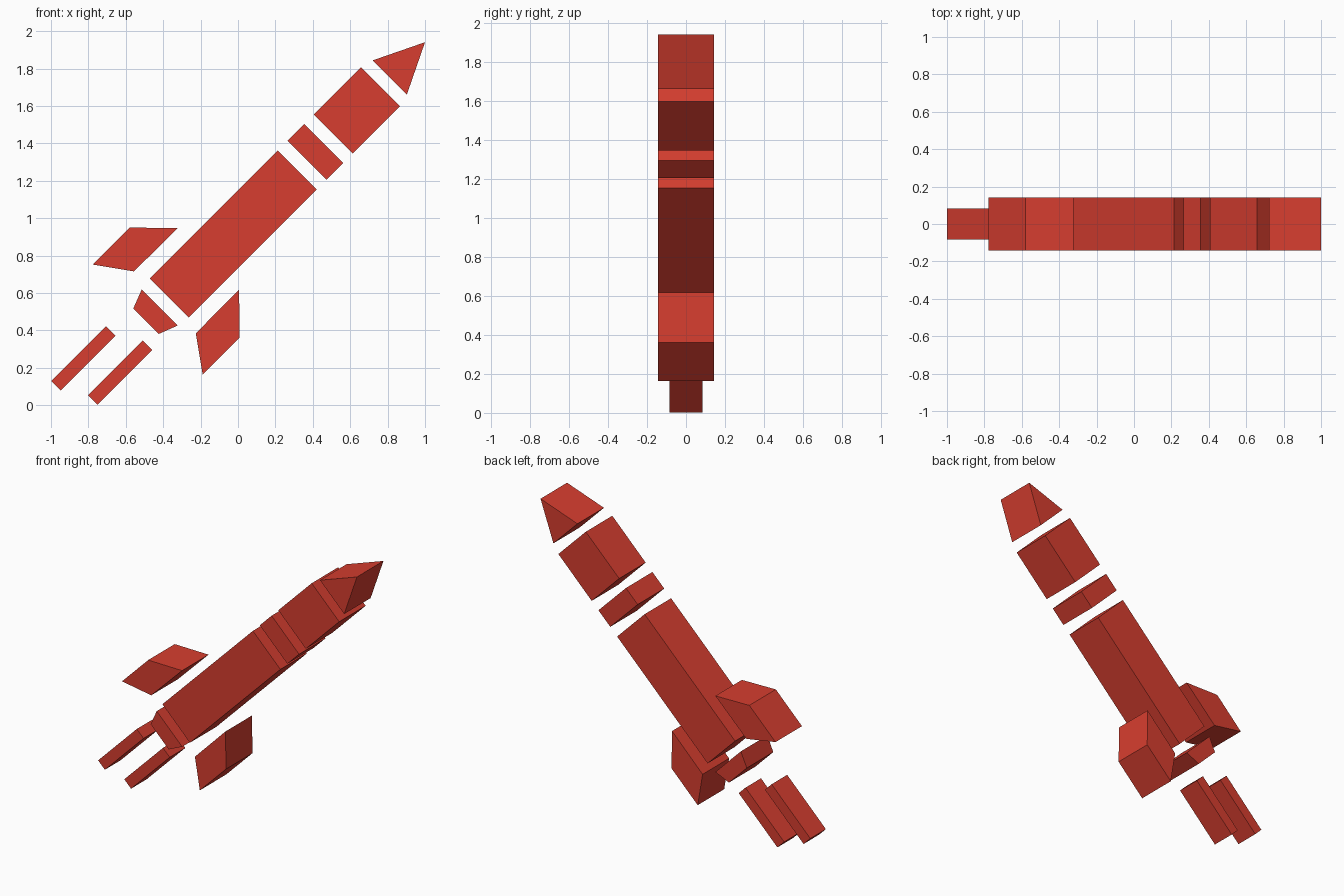
import bpy, bmesh, math

if "Cube" in bpy.data.objects:
    bpy.data.objects.remove(bpy.data.objects["Cube"])

# Everything is drawn in the rocket's own frame: u runs along its axis
# (tail to tip), t runs across it. Each part is a flat profile given depth in y,
# then tilted 45 degrees into place.
TILT = -math.pi / 4
CENTRE = (0, 0, 0.941)
BODY_DEPTH = 0.143   # half thickness
NOZZLE_DEPTH = 0.084

red = bpy.data.materials.new("rocket red")
red.diffuse_color = (0.68, 0.048, 0.029, 1)
red.use_nodes = True
red.node_tree.nodes["Principled BSDF"].inputs["Base Color"].default_value = red.diffuse_color


def slab(name, profile, half_depth=BODY_DEPTH):
    bm = bmesh.new()
    face = bm.faces.new([bm.verts.new((u, -half_depth, t)) for u, t in profile])
    ext = bmesh.ops.extrude_face_region(bm, geom=[face])
    moved = [g for g in ext["geom"] if isinstance(g, bmesh.types.BMVert)]
    bmesh.ops.translate(bm, verts=moved, vec=(0, 2 * half_depth, 0))
    bmesh.ops.recalc_face_normals(bm, faces=bm.faces[:])
    mesh = bpy.data.meshes.new(name)
    bm.to_mesh(mesh)
    bm.free()
    mesh.materials.append(red)
    obj = bpy.data.objects.new(name, mesh)
    bpy.context.collection.objects.link(obj)
    obj.rotation_euler = (0, TILT, 0)
    obj.location = CENTRE
    return obj


def section(name, u0, w0, u1, w1):
    """Symmetric section from half width w0 at u0 to half width w1 at u1."""
    slab(name, [(u0, -w0), (u1, -w1), (u1, w1), (u0, w0)])


# Fuselage sections
section("tail_collar", -0.696, 0.096, -0.592, 0.136)
section("main_body", -0.520, 0.147, 0.448, 0.147)
section("middle_band", 0.522, 0.147, 0.648, 0.147)
section("upper_body", 0.720, 0.147, 1.077, 0.147)

# Wedge nose
slab("nose_wedge", [(1.148, -0.129), (1.414, 0), (1.148, 0.129)])

# Mirrored fins and staggered exhaust bars
fin = [(-0.403, 0.416), (-0.224, 0.232), (-0.553, 0.234), (-0.683, 0.416)]
bar = [(-1.280, 0.061), (-0.866, 0.061), (-0.866, 0.133), (-1.280, 0.133)]
for side, sign, shift in (("left", 1, 0), ("right", -1, 0.086)):
    slab(side + "_fin", [(u, sign * t) for u, t in fin])
    slab(side + "_exhaust", [(u + shift, sign * t) for u, t in bar], NOZZLE_DEPTH)
